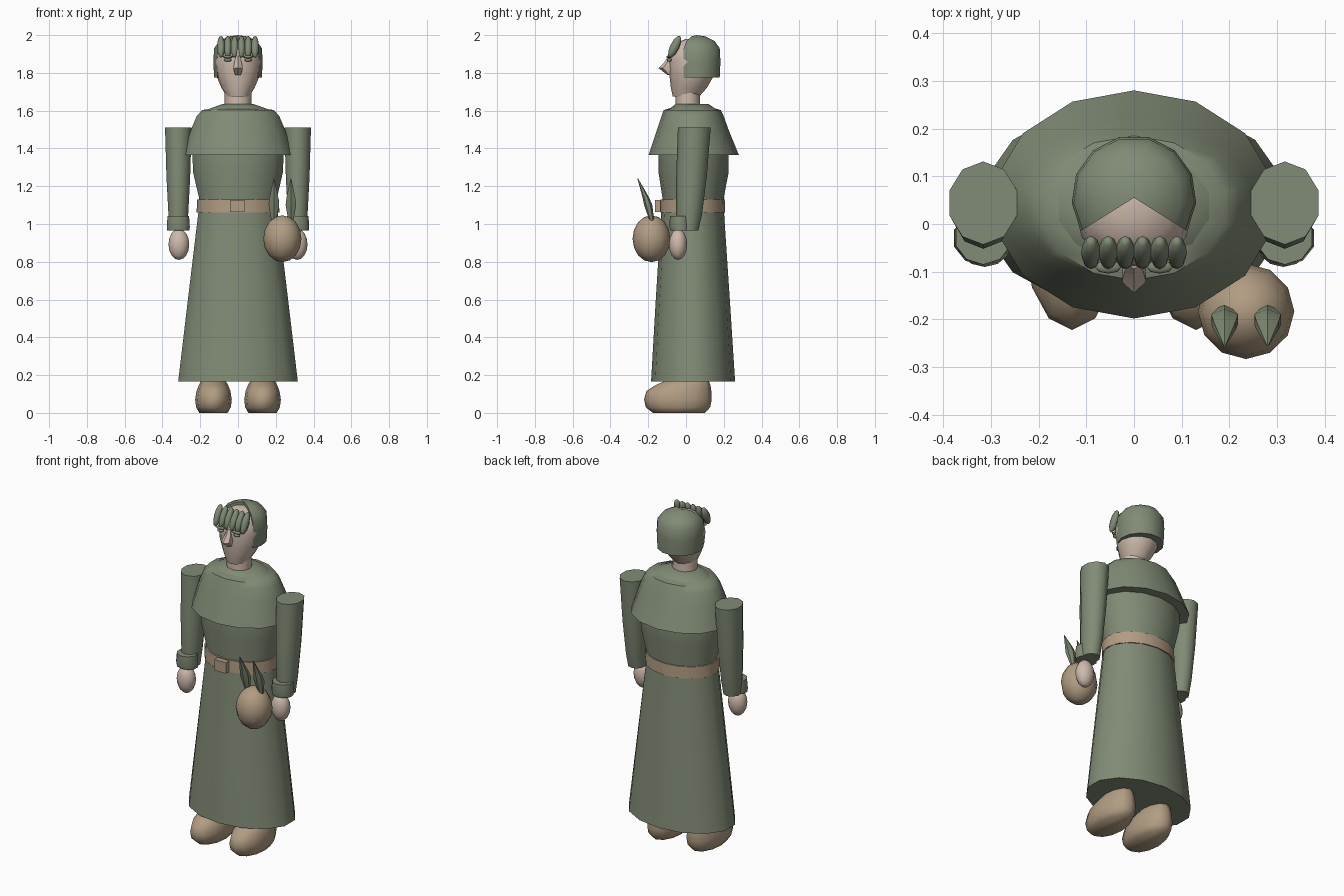
import bpy, bmesh, math
from mathutils import Matrix, Vector


def material(name, rgb):
    m = bpy.data.materials.new(name)
    m.diffuse_color = (*rgb, 1)
    return m


GREEN = material("sage_green_cloth", (0.22, 0.26, 0.18))
TAN = material("tan_leather", (0.44, 0.335, 0.225))
SKIN = material("pale_skin", (0.62, 0.49, 0.41))


def finish(bm, name, mat, angle=45):
    bmesh.ops.recalc_face_normals(bm, faces=bm.faces[:])
    me = bpy.data.meshes.new(name)
    bm.to_mesh(me)
    bm.free()
    me.materials.append(mat)
    ob = bpy.data.objects.new(name, me)
    bpy.context.collection.objects.link(ob)
    bpy.ops.object.select_all(action='DESELECT')
    ob.select_set(True)
    bpy.context.view_layer.objects.active = ob
    bpy.ops.object.shade_smooth_by_angle(angle=math.radians(angle))
    return ob


def loft(name, mat, rings, sides=12, cx=0.0, angle=45):
    """Stack of elliptical rings (z, half width x, front y, back y), capped at both ends."""
    bm = bmesh.new()
    loops = []
    for z, rx, y0, y1 in rings:
        cy, ry = (y0 + y1) / 2, (y1 - y0) / 2
        loops.append([bm.verts.new((cx + rx * math.sin(2 * math.pi * i / sides),
                                    cy - ry * math.cos(2 * math.pi * i / sides), z))
                      for i in range(sides)])
    for a, b in zip(loops, loops[1:]):
        for i in range(sides):
            j = (i + 1) % sides
            bm.faces.new((a[i], a[j], b[j], b[i]))
    bm.faces.new(loops[0])
    bm.faces.new(loops[-1])
    return finish(bm, name, mat, angle)


def ellipsoid(name, mat, loc, size, tilt=0.0, u=12, v=8):
    bm = bmesh.new()
    bmesh.ops.create_uvsphere(bm, u_segments=u, v_segments=v, radius=1)
    bm.transform(Matrix.Translation(loc) @ Matrix.Rotation(tilt, 4, 'X')
                 @ Matrix.Diagonal((*size, 1)))
    return finish(bm, name, mat, 60)


# Long robe: skirt, torso and shoulder cape
loft("robe_skirt", GREEN, [(0.165, 0.325, -0.185, 0.26), (0.6, 0.272, -0.16, 0.232),
                           (1.08, 0.213, -0.13, 0.2)], 14)
loft("robe_torso", GREEN, [(1.08, 0.212, -0.125, 0.2), (1.14, 0.212, -0.125, 0.2),
                           (1.27, 0.243, -0.145, 0.225), (1.4, 0.25, -0.145, 0.225),
                           (1.52, 0.238, -0.135, 0.205), (1.6, 0.185, -0.1, 0.17),
                           (1.635, 0.085, -0.055, 0.12)], 14)
loft("shoulder_cape", GREEN, [(1.365, 0.298, -0.198, 0.28), (1.5, 0.255, -0.153, 0.225),
                              (1.57, 0.225, -0.13, 0.2), (1.603, 0.195, -0.118, 0.185),
                              (1.615, 0.12, -0.08, 0.14)], 14)

# Belt and buckle
loft("belt", TAN, [(1.06, 0.219, -0.136, 0.207), (1.13, 0.217, -0.134, 0.205)], 16)
bm = bmesh.new()
bmesh.ops.create_cube(bm, size=1)
bm.transform(Matrix.Translation((-0.003, -0.15, 1.095)) @ Matrix.Diagonal((0.077, 0.03, 0.065, 1)))
finish(bm, "belt_buckle", TAN, 30)

# Sleeves, cuffs, hands and shoes, one per side
for side, s in (("left", 1), ("right", -1)):
    loft(side + "_sleeve", GREEN, [(0.965, 0.05, -0.045, 0.065), (1.05, 0.055, -0.052, 0.085),
                                   (1.25, 0.066, -0.052, 0.11), (1.51, 0.074, -0.043, 0.131)],
         10, s * 0.316)
    loft(side + "_cuff", GREEN, [(0.965, 0.062, -0.082, 0.024), (0.985, 0.064, -0.088, 0.028),
                                 (1.043, 0.06, -0.085, 0.03)], 10, s * 0.316)
    ellipsoid(side + "_hand", SKIN, (s * 0.313, -0.042, 0.892), (0.055, 0.048, 0.082))
    loft(side + "_shoe", TAN, [(0, 0.075, -0.175, 0.1), (0.03, 0.092, -0.213, 0.128),
                               (0.07, 0.097, -0.222, 0.136), (0.115, 0.09, -0.21, 0.134),
                               (0.145, 0.078, -0.165, 0.13), (0.17, 0.065, -0.11, 0.12),
                               (0.19, 0.03, -0.06, 0.08)], 12, s * 0.13, 60)

# Neck, head and nose
loft("neck", SKIN, [(1.58, 0.072, -0.056, 0.076), (1.72, 0.07, -0.054, 0.074)], 12)
loft("head", SKIN, [(1.675, 0.06, -0.07, 0.07), (1.72, 0.087, -0.08, 0.11),
                    (1.79, 0.117, -0.088, 0.15), (1.86, 0.126, -0.092, 0.163),
                    (1.92, 0.116, -0.085, 0.155), (1.96, 0.082, -0.05, 0.125),
                    (1.98, 0.035, 0.0, 0.08)], 12)
loft("nose", SKIN, [(1.79, 0.018, -0.1, -0.06), (1.825, 0.029, -0.145, -0.05),
                    (1.855, 0.022, -0.115, -0.05), (1.89, 0.012, -0.094, -0.06)], 6, 0, 30)

# Hair cap: partial dome left open over the face
bm = bmesh.new()
profile = [(1.775, 0.127), (1.86, 0.131), (1.93, 0.127), (1.968, 0.1), (1.993, 0.05)]
steps, opening = 9, math.radians(116)
cols = []
for i in range(steps + 1):
    a = opening / 2 + (2 * math.pi - opening) * i / steps
    cols.append([bm.verts.new((r * math.sin(a), 0.055 - r * math.cos(a), z)) for z, r in profile])
apex = bm.verts.new((0, 0.055, 2.0))
base = bm.verts.new((0, 0.055, 1.775))
for a, b in zip(cols, cols[1:]):
    for k in range(len(profile) - 1):
        bm.faces.new((a[k], b[k], b[k + 1], a[k + 1]))
    bm.faces.new((a[-1], b[-1], apex))
    bm.faces.new((b[0], a[0], base))
for c in (cols[0], cols[-1]):
    bm.faces.new([base] + c + [apex])
finish(bm, "hair_cap", GREEN)

# Fringe locks
for i in range(6):
    x = (i - 2.5) * 0.036
    ellipsoid(f"fringe_lock_{i + 1}", GREEN, (x, -0.06, 1.938), (0.021, 0.024, 0.064), -0.45, 8, 6)

# Eyes with brows
for s in (1, -1):
    ellipsoid("eye", GREEN, (s * 0.054, -0.089, 1.868), (0.02, 0.013, 0.009), 0, 8, 6)
    ellipsoid("brow", GREEN, (s * 0.054, -0.09, 1.885), (0.028, 0.014, 0.008), 0, 8, 6)

# Round root vegetable held at the side, with two leaves
ellipsoid("root_vegetable", TAN, (0.235, -0.183, 0.922), (0.101, 0.1, 0.124))
for x in (0.19, 0.28):
    loft("vegetable_leaf", GREEN, [(1.0, 0.012, -0.187, -0.167), (1.1, 0.032, -0.222, -0.178),
                                   (1.14, 0.027, -0.23, -0.195), (1.24, 0.002, -0.257, -0.253)],
         6, x, 30)
